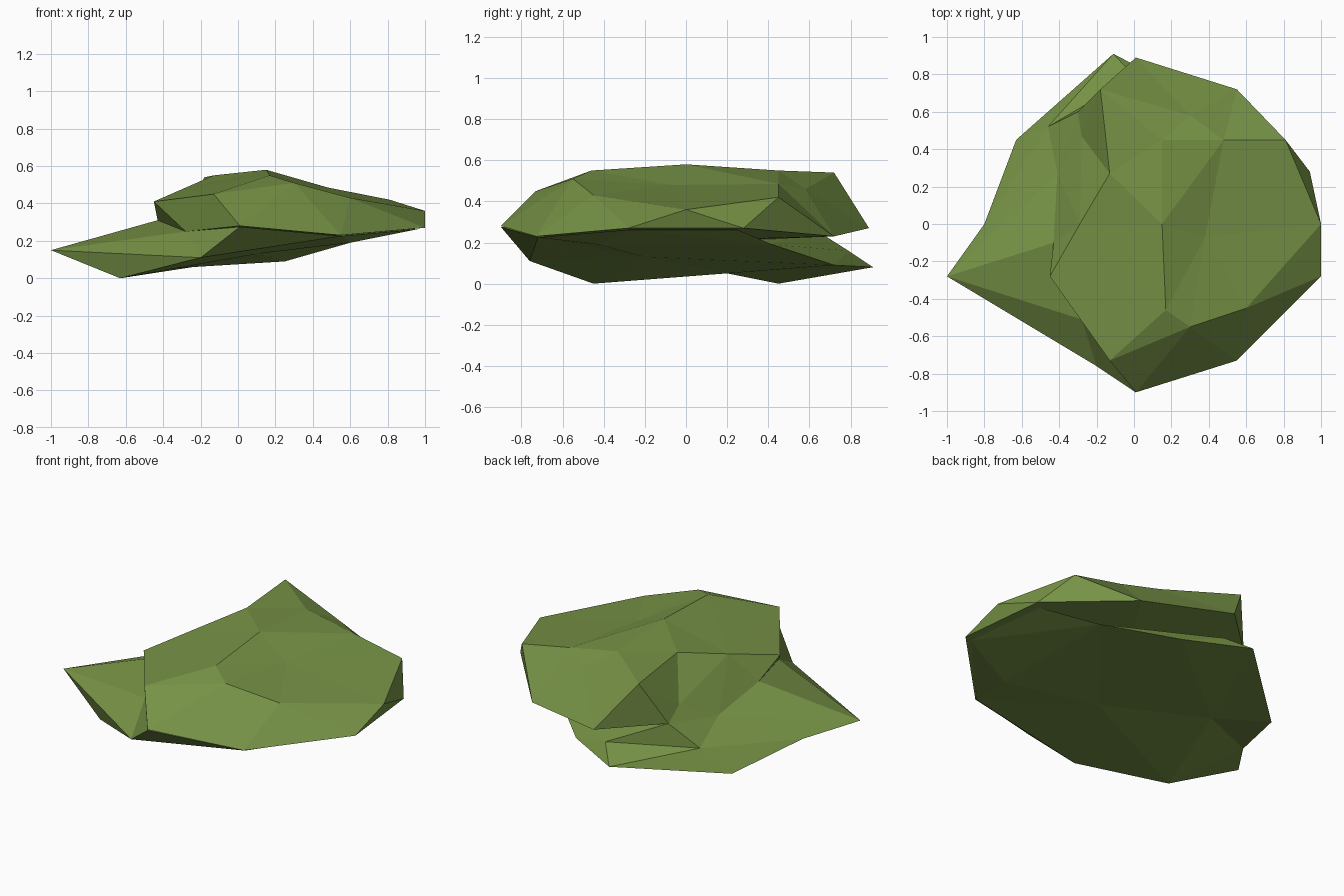
import bpy, bmesh
from mathutils import Vector

if "Cube" in bpy.data.objects:
    bpy.data.objects.remove(bpy.data.objects["Cube"])

# single leaf green
green = bpy.data.materials.new("leaf green")
green.diffuse_color = (0.18, 0.285, 0.06, 1)
green.use_nodes = True
green.node_tree.nodes["Principled BSDF"].inputs["Base Color"].default_value = green.diffuse_color


def faceted_clump(name, points, centre, scale):
    """Skin a star-shaped point set: hull of the points pushed onto a sphere,
    then each corner returned to its real place (keeps dents)."""
    c = Vector(centre)
    bm = bmesh.new()
    real = {}
    for p in points:
        d = Vector(p) - c
        s = Vector((d.x / scale[0], d.y / scale[1], d.z / scale[2])).normalized()
        real[bm.verts.new(s)] = Vector(p)
    bmesh.ops.convex_hull(bm, input=list(bm.verts))
    for v in bm.verts:
        v.co = real[v]
    bmesh.ops.recalc_face_normals(bm, faces=bm.faces)
    mesh = bpy.data.meshes.new(name)
    bm.to_mesh(mesh)
    bm.free()
    mesh.materials.append(green)
    ob = bpy.data.objects.new(name, mesh)
    bpy.context.collection.objects.link(ob)
    return ob


# upper foliage lump: crown, rim, left wall, underside
faceted_clump("upper_foliage", [
    (.15, 0, .58), (.17, -.46, .55), (.15, .45, .55), (-.13, .27, .55),
    (-.18, .72, .54), (-.13, -.73, .45), (-.45, -.28, .41), (.38, -.07, .48),
    (.3, -.55, .51), (.3, .58, .46), (.6, -.45, .43), (.81, .45, .42),
    (.48, .45, .485), (-.29, 0, .48), (-.155, .5, .545),
    (1, 0, .36), (1, -.28, .27), (.94, .28, .27), (.55, -.73, .23),
    (.55, .72, .23), (.01, -.9, .28), (.01, .89, .27),
    (-.43, -.1, .31), (-.41, .27, .235), (-.28, .47, .34), (-.3, .6, .28),
    (-.28, -.51, .25), (.4, 0, .21), (.1, 0, .2)],
    (.22, 0, .36), (.75, .9, .4))

# lower foliage lump: spreads out flat to the left
faceted_clump("lower_foliage", [
    (-1, -.28, .15), (-.8, 0, .09), (-.63, .45, 0), (-.63, -.45, 0),
    (-.2, -.76, .11), (.01, -.9, .275), (-.28, -.51, .25), (-.41, .27, .235),
    (-.43, -.1, .31), (-.3, .6, .28), (-.46, .52, .14), (0, .79, .16),
    (-.11, .91, .08), (.25, .72, .09), (.6, .42, .19), (.6, -.42, .19),
    (.55, -.72, .225), (.96, -.28, .262), (.9, .25, .262),
    (-.4, .2, .05), (.1, -.2, .13), (.2, 0, .28)],
    (-.15, 0, .17), (.8, .85, .2))
